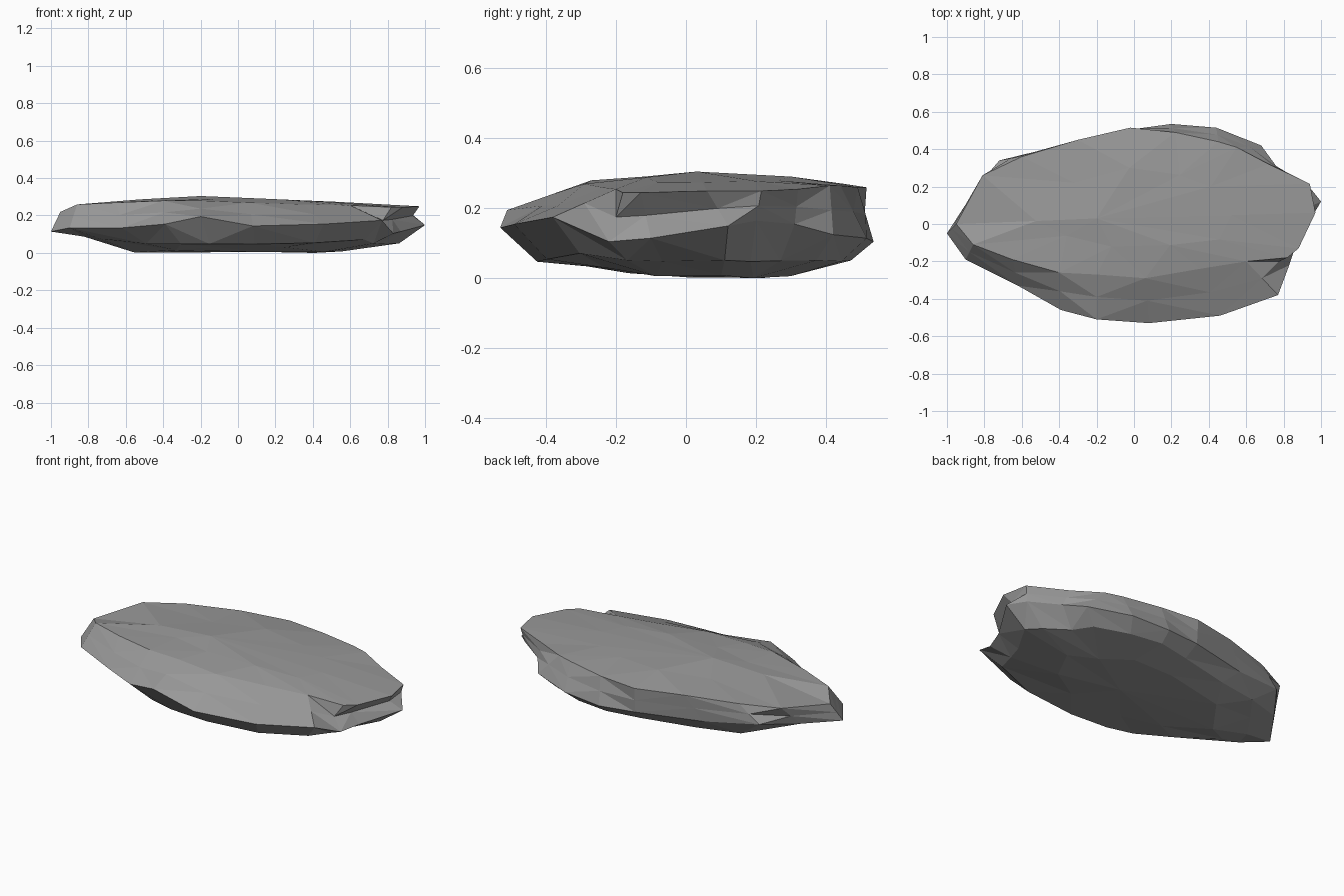
import bpy, bmesh, random
from mathutils import Vector

if "Cube" in bpy.data.objects:
    bpy.data.objects.remove(bpy.data.objects["Cube"])

random.seed(4)

# Widest outline of the slab, clockwise from the left tip
rim = [(-1.0, -.05, .12), (-.86, .15, .14), (-.72, .34, .17), (-.4, .41, .13),
       (-.02, .505, .12), (.2, .535, .11), (.44, .515, .12), (.68, .42, .13),
       (.76, .31, .16), (.92, .2, .17), (1.0, .12, .155), (.87, -.1, .12),
       (.83, -.22, .11), (.77, -.38, .18), (.46, -.49, .16), (.08, -.53, .15),
       (-.2, -.51, .20), (-.39, -.46, .16), (-.62, -.33, .14), (-.9, -.19, .14)]

# Edge of the flat top, same order
plateau = [(-.95, 0, .225), (-.81, .26, .26), (-.6, .36, .27), (-.3, .45, .275),
           (-.02, .515, .265), (.22, .49, .265), (.45, .44, .27), (.55, .41, .27),
           (.72, .32, .26), (.94, .215, .255), (.97, .06, .255), (.88, -.13, .25),
           (.82, -.18, .25), (.6, -.2, .26), (.35, -.24, .265), (.06, -.29, .275),
           (-.2, -.27, .285), (-.4, -.26, .285), (-.65, -.19, .275), (-.86, -.11, .265)]


def shrink(ring, factor, centre, height, rough):
    """Scaled copy of a ring at a new height, slightly roughened."""
    out = []
    for x, y, z in ring:
        px = centre[0] + (x - centre[0]) * factor
        py = centre[1] + (y - centre[1]) * factor
        j = [random.uniform(-rough, rough) for _ in range(3)]
        out.append((px + j[0], py + j[1], height(px, py) + j[2] * .3))
    return out


def wall_point(r, t):
    """Halfway up the wall; undercut at the right end."""
    x, y, z = ((a + b) / 2 for a, b in zip(r, t))
    if x > .8 and y < .15:
        x -= .05
    return x, y, z


# Underside rings (front edge rises more), wall and gently domed crown
low = shrink(rim, .84, (.14, .10),
             lambda x, y: .055 + .12 * max(0, -x - .5) + .06 * max(0, x - .3) * (y < -.2), .008)
base = shrink(rim[::2], .55, (0, .05),
              lambda x, y: .01 + .12 * max(0, -y - .05) + .03 * max(0, y - .2), .015)
wall = [wall_point(r, t) for r, t in zip(rim, plateau)]
crown = shrink(plateau[::2], .55, (0, .06), lambda x, y: .293 - .02 * max(0, x), .015)

bm = bmesh.new()
make = lambda ring: [bm.verts.new(p) for p in ring]
base_v, low_v, rim_v, wall_v, top_v, crown_v = map(
    make, (base, low, rim, wall, plateau, crown))


def band(a, b):
    """Triangulated wall between equal rings with alternating diagonals."""
    n = len(a)
    for i in range(n):
        j = (i + 1) % n
        if i % 2:
            bm.faces.new((a[i], a[j], b[i]))
            bm.faces.new((a[j], b[j], b[i]))
        else:
            bm.faces.new((a[i], a[j], b[j]))
            bm.faces.new((a[i], b[j], b[i]))


def taper(outer, inner):
    """Joins a ring to one with half as many points."""
    n = len(inner)
    for i in range(n):
        j = (i + 1) % n
        o0, o1, o2 = outer[2 * i], outer[2 * i + 1], outer[2 * j]
        bm.faces.new((o0, o1, inner[i]))
        bm.faces.new((o1, inner[j], inner[i]))
        bm.faces.new((o1, o2, inner[j]))


def fan(ring, point):
    tip = bm.verts.new(point)
    for i, v in enumerate(ring):
        bm.faces.new((v, ring[(i + 1) % len(ring)], tip))


band(low_v, rim_v)
band(rim_v, wall_v)
band(wall_v, top_v)
taper(low_v, base_v)
taper(top_v, crown_v)
fan(base_v, (.1, 0, .012))
fan(crown_v, (-.2, .03, .31))
bmesh.ops.recalc_face_normals(bm, faces=bm.faces)

# Rest the slab on the ground
lowest = min(v.co.z for v in bm.verts)
bmesh.ops.translate(bm, verts=bm.verts, vec=Vector((0, 0, -lowest)))

mesh = bpy.data.meshes.new("flat_rock")
bm.to_mesh(mesh)
bm.free()
rock = bpy.data.objects.new("flat_rock", mesh)
bpy.context.collection.objects.link(rock)

grey = bpy.data.materials.new("stone grey")
grey.diffuse_color = (.32, .32, .32, 1)
grey.use_nodes = True
grey.node_tree.nodes["Principled BSDF"].inputs["Base Color"].default_value = grey.diffuse_color
mesh.materials.append(grey)
